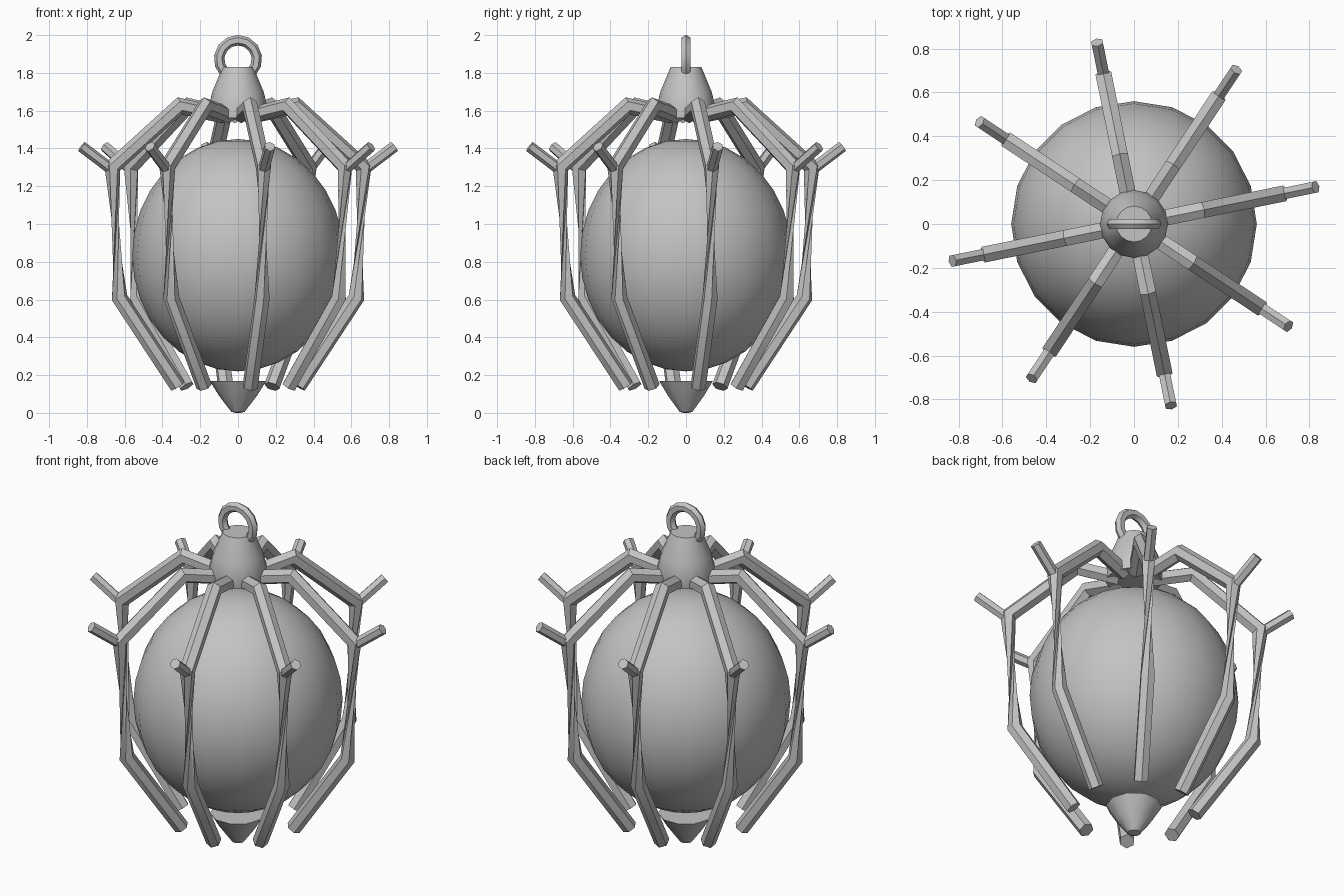
import bpy
import bmesh
from math import sin, cos, pi, radians
from mathutils import Vector

if "Cube" in bpy.data.objects:
    bpy.data.objects.remove(bpy.data.objects["Cube"], do_unlink=True)

GREY = (0.55, 0.55, 0.55, 1)
mat = bpy.data.materials.new("plain grey")
mat.use_nodes = True
mat.diffuse_color = GREY
mat.node_tree.nodes["Principled BSDF"].inputs["Base Color"].default_value = GREY


def finish(name, bm, angle):
    bmesh.ops.recalc_face_normals(bm, faces=bm.faces)
    mesh = bpy.data.meshes.new(name)
    bm.to_mesh(mesh)
    bm.free()
    mesh.materials.append(mat)
    ob = bpy.data.objects.new(name, mesh)
    bpy.context.collection.objects.link(ob)
    bpy.ops.object.select_all(action='DESELECT')
    ob.select_set(True)
    bpy.context.view_layer.objects.active = ob
    bpy.ops.object.shade_smooth_by_angle(angle=radians(angle))
    return ob


def bridge(bm, rings, shifts=None):
    """Join successive rings of vertices and close both ends."""
    n = len(rings[0])
    for k in range(len(rings) - 1):
        a, b = rings[k], rings[k + 1]
        s = shifts.get(k, 0) if shifts else 0
        for i in range(n):
            j = (i + 1) % n
            p, q, r, t = a[i], a[j], b[(j + s) % n], b[(i + s) % n]
            if s:
                bm.faces.new((p, q, r))
                bm.faces.new((p, r, t))
            else:
                bm.faces.new((p, q, r, t))
    bm.faces.new(rings[0])
    bm.faces.new(rings[-1])


def lathe(name, profile, sides, angle):
    bm = bmesh.new()
    rings = [[bm.verts.new((r * cos(2 * pi * i / sides), r * sin(2 * pi * i / sides), z))
              for i in range(sides)] for r, z in profile]
    bridge(bm, rings)
    return finish(name, bm, angle)


def tube(bm, path, radius, turn=0, sides=6, shifts=None):
    """Mitred tube along a path in the xz plane, turned about z."""
    pts = [Vector((x, 0, z)) for x, z in path]
    side = Vector((0, 1, 0))
    rings = []
    for k, p in enumerate(pts):
        before = (p - pts[k - 1]).normalized() if k else (pts[1] - p).normalized()
        after = (pts[k + 1] - p).normalized() if k < len(pts) - 1 else before
        along = (before + after).normalized()
        up = side.cross(along) / max(along.dot(before), 0.5)
        ring = []
        for i in range(sides):
            a = 2 * pi * i / sides
            v = p + (up * cos(a) + side * sin(a)) * radius
            ring.append(bm.verts.new((v.x * cos(turn) - v.y * sin(turn),
                                      v.x * sin(turn) + v.y * cos(turn), v.z)))
        rings.append(ring)
    bridge(bm, rings, shifts)


# Large egg-shaped globe
bm = bmesh.new()
bmesh.ops.create_uvsphere(bm, u_segments=20, v_segments=16, radius=1)
for v in bm.verts:
    v.co = (v.co.x * 0.56, v.co.y * 0.56, v.co.z * 0.615 + 0.835)
finish("globe", bm, 40)

# Bell-shaped cap and pointed foot
lathe("cap", [(0.15, 1.56), (0.155, 1.62), (0.136, 1.70), (0.082, 1.83)], 16, 40)
lathe("foot", [(0.012, 0.0), (0.035, 0.005), (0.1, 0.09), (0.15, 0.17)], 10, 40)

# Eight bent cage arms, each with a twisted shank and an outward spike
ARM = [(0.08, 1.575), (0.315, 1.625), (0.68, 1.3), (0.64, 0.61), (0.325, 0.14)]
SPIKE = [(0.67, 1.28), (0.845, 1.41)]
for k in range(8):
    turn = radians(11.5 + 45 * k)
    bm = bmesh.new()
    tube(bm, ARM, 0.042, turn, shifts={2: 2})
    finish("cage_arm_%d" % (k + 1), bm, 35)
    bm = bmesh.new()
    tube(bm, SPIKE, 0.03, turn)
    finish("arm_spike_%d" % (k + 1), bm, 35)

# Open hanging ring on top
bm = bmesh.new()
arc = [radians(-45 + 27 * i) for i in range(11)]
tube(bm, [(0.1 * cos(a), 1.873 + 0.1 * sin(a)) for a in arc], 0.027)
finish("hanging_ring", bm, 35)
